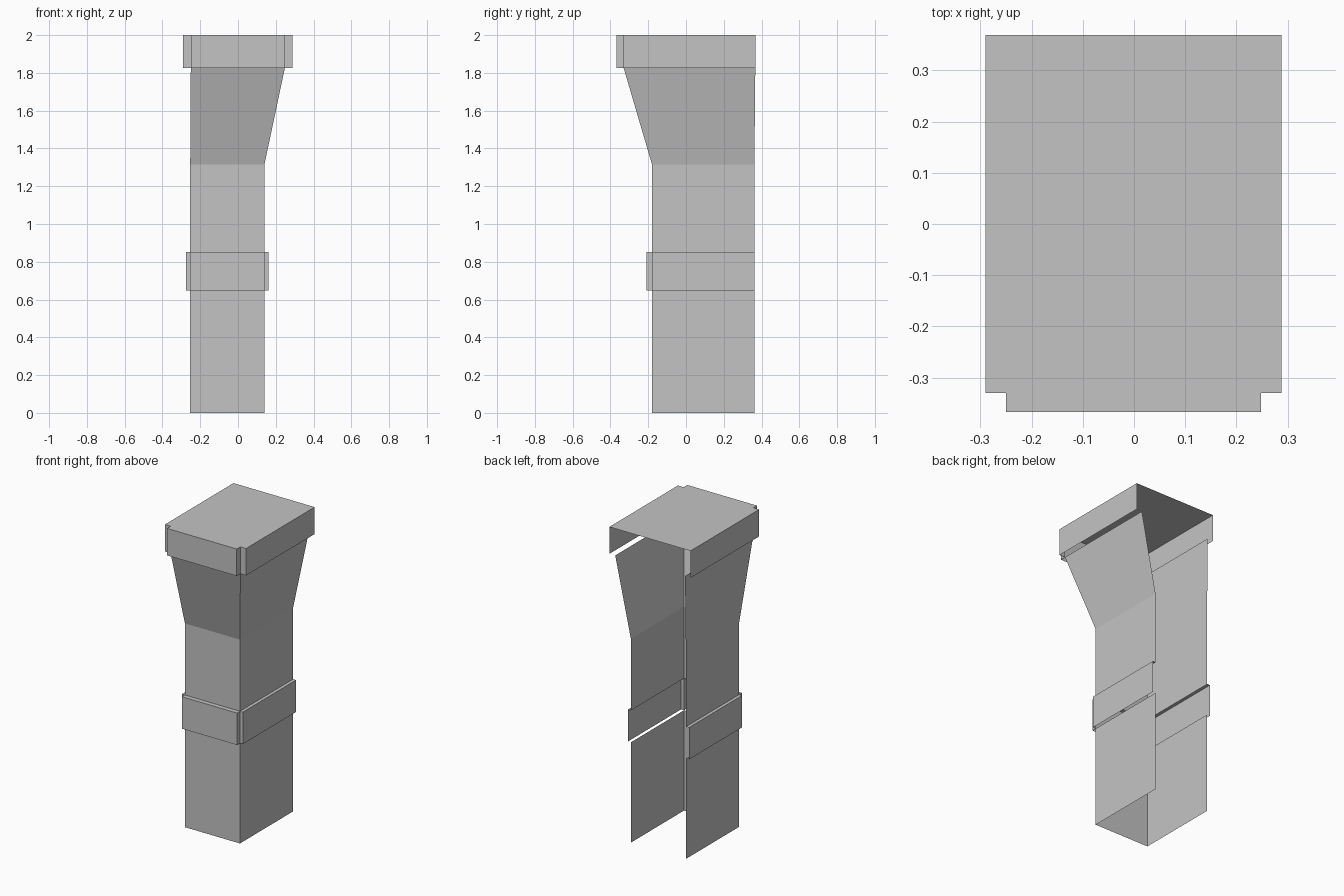
import bpy, bmesh

if "Cube" in bpy.data.objects:
    bpy.data.objects.remove(bpy.data.objects["Cube"])

grey = bpy.data.materials.new("plain grey")
grey.diffuse_color = (0.55, 0.55, 0.55, 1)
grey.use_nodes = True
grey.node_tree.nodes["Principled BSDF"].inputs["Base Color"].default_value = grey.diffuse_color


def u_path(x0, x1, front, back):
    """Three-sided outline, open at the back."""
    return [(x0, back), (x0, front), (x1, front), (x1, back)]


def notched_path(x0, x1, front, back, dx, dy):
    """Three-sided outline pushed outward, with square notches at the front corners."""
    return [(x0 - dx, back), (x0 - dx, front), (x0, front), (x0, front - dy),
            (x1, front - dy), (x1, front), (x1 + dx, front), (x1 + dx, back)]


def shell(name, rings, flats=()):
    """Skin open outlines stacked as (path, z), plus flat upward polygons (path, z)."""
    bm = bmesh.new()
    rows = [[bm.verts.new((x, y, z)) for x, y in path] for path, z in rings]
    for low, high in zip(rows, rows[1:]):
        for i in range(len(low) - 1):
            bm.faces.new((low[i], low[i + 1], high[i + 1], high[i]))
    for path, z in flats:
        bm.faces.new([bm.verts.new((x, y, z)) for x, y in path])
    bmesh.ops.remove_doubles(bm, verts=bm.verts, dist=0.0005)
    mesh = bpy.data.meshes.new(name)
    bm.to_mesh(mesh)
    bm.free()
    mesh.materials.append(grey)
    obj = bpy.data.objects.new(name, mesh)
    bpy.context.collection.objects.link(obj)


X0, X1, FRONT, BACK = -0.253, 0.14, -0.18, 0.362
shaft = u_path(X0, X1, FRONT, BACK)
flare = u_path(-0.25, 0.248, -0.33, 0.367)

# Column walls, interrupted behind the band
shell("lower_shaft", [(shaft, 0), (shaft, 0.647)])
shell("upper_shaft", [(shaft, 0.853), (shaft, 1.315), (flare, 1.826)])

# Band around the column with a ledge on top
DX, DY = 0.021, 0.03
band = notched_path(X0, X1, FRONT, BACK, DX, DY)


def strip(x0, x1, y0, y1):
    return [(x0, y0), (x1, y0), (x1, y1), (x0, y1)], 0.853


shell("band", [(band, 0.647), (band, 0.853)],
      [strip(X0 - DX, X0, FRONT, BACK), strip(X1, X1 + DX, FRONT, BACK),
       strip(X0, X1, FRONT - DY, FRONT)])

# Capital with a closed top and open underside
capital = notched_path(-0.25, 0.248, -0.33, 0.369, 0.0405, 0.037)
shell("capital", [(capital, 1.826), (capital, 2.0)], [(capital, 2.0)])
